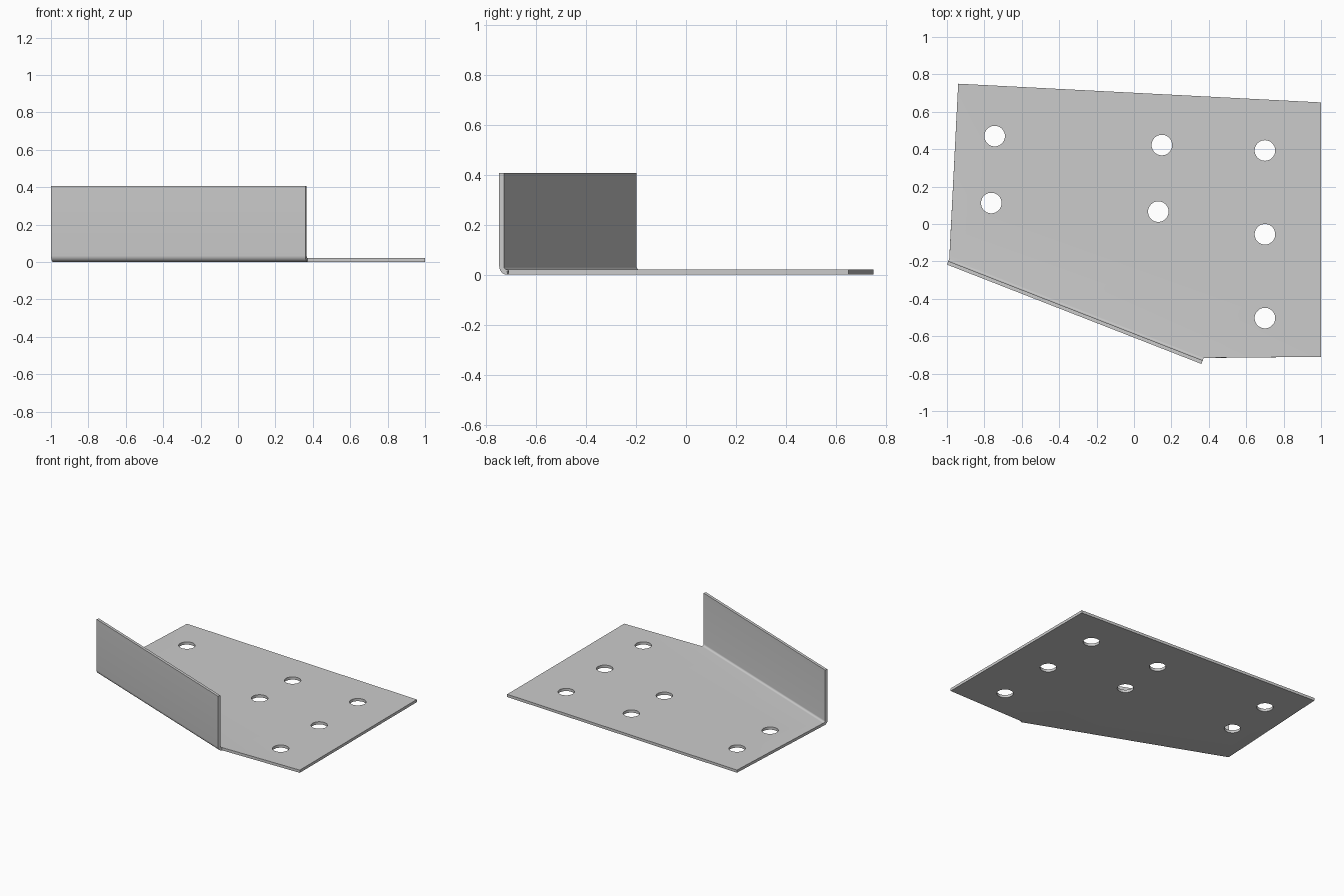
import bpy, bmesh, math
from mathutils import Vector

cube = bpy.data.objects.get("Cube")
if cube:
    bpy.data.objects.remove(cube, do_unlink=True)

THICK, BEND, HEIGHT = 0.02, 0.034, 0.407
HOLE_RADIUS = 0.055
HOLES = [(-0.745, 0.47), (-0.763, 0.112), (0.149, 0.422), (0.13, 0.066),
         (0.70, 0.393), (0.70, -0.055), (0.70, -0.503)]

steel = bpy.data.materials.new("grey steel")
steel.use_nodes = True
steel.diffuse_color = (0.6, 0.6, 0.6, 1)
steel.node_tree.nodes["Principled BSDF"].inputs["Base Color"].default_value = (0.6, 0.6, 0.6, 1)


def make_object(name, bm):
    mesh = bpy.data.meshes.new(name)
    bm.to_mesh(mesh)
    bm.free()
    mesh.materials.append(steel)
    obj = bpy.data.objects.new(name, mesh)
    bpy.context.collection.objects.link(obj)
    return obj


# Foot of the flange, and the direction from it into the plate
left, right = Vector((-1, -0.217, 0)), Vector((0.36, -0.748, 0))
along = (right - left).normalized()
inward = Vector((-along.y, along.x, 0))

# Flat plate outline, as a sheet
bm = bmesh.new()
outline = [left + inward * BEND, right + inward * BEND,
           Vector((1, -0.71, 0)), Vector((1, 0.65, 0)), Vector((-0.94, 0.75, 0))]
verts = [bm.verts.new(p) for p in outline]
bm.faces.new(verts)

# Rounded bend followed by the upright flange
section = []
for i in range(1, 9):
    a = math.radians(90) * i / 8
    section.append((BEND * (1 - math.sin(a)), BEND * (1 - math.cos(a))))
section.append((0, HEIGHT))
a, b = verts[0], verts[1]
for inset, z in section:
    offset = inward * inset + Vector((0, 0, z))
    c, d = bm.verts.new(left + offset), bm.verts.new(right + offset)
    bm.faces.new((b, a, c, d))
    a, b = c, d
bracket = make_object("bent_plate", bm)

# Sheet thickness
solid = bracket.modifiers.new("thickness", 'SOLIDIFY')
solid.thickness = THICK
solid.offset = 1
solid.use_even_offset = True

# Bolt holes
bm = bmesh.new()
for x, y in HOLES:
    made = bmesh.ops.create_cone(bm, cap_ends=True, segments=40, radius1=HOLE_RADIUS,
                                 radius2=HOLE_RADIUS, depth=0.2)
    bmesh.ops.translate(bm, verts=made["verts"], vec=(x, y, 0))
cutter = make_object("hole_cutter", bm)
cutter.hide_render = True
cut = bracket.modifiers.new("holes", 'BOOLEAN')
cut.object = cutter
cut.operation = 'DIFFERENCE'
cut.solver = 'EXACT'

# Apply the modifiers, drop the cutter and smooth the bend and holes
bpy.ops.object.select_all(action='DESELECT')
bracket.select_set(True)
bpy.context.view_layer.objects.active = bracket
for name in ("thickness", "holes"):
    bpy.ops.object.modifier_apply(modifier=name)
bpy.data.objects.remove(cutter, do_unlink=True)
bpy.ops.object.shade_smooth_by_angle(angle=math.radians(30))
